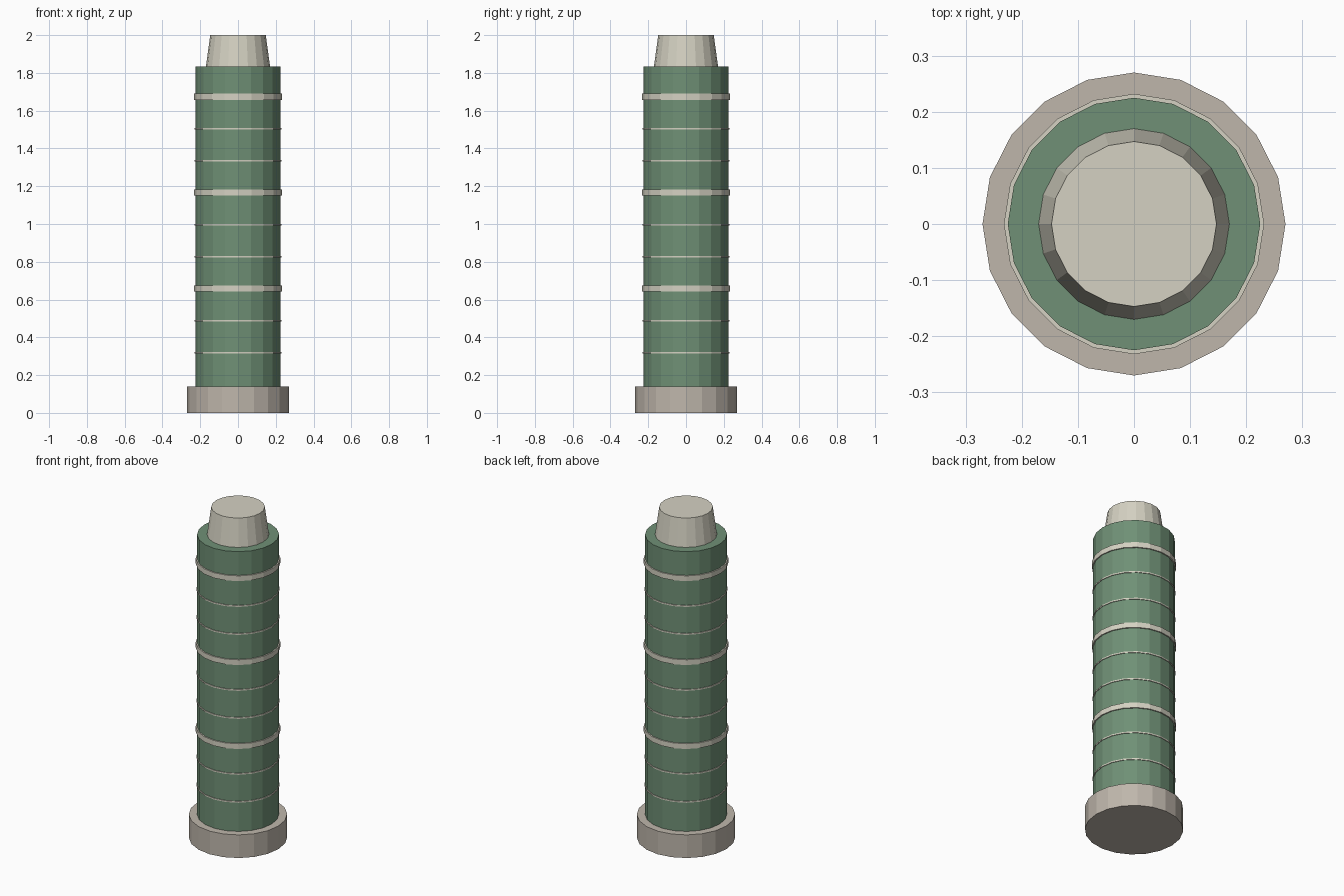
import bpy

if "Cube" in bpy.data.objects:
    bpy.data.objects.remove(bpy.data.objects["Cube"])

SIDES = 20


def material(name, rgb):
    m = bpy.data.materials.new(name)
    m.diffuse_color = (*rgb, 1)
    m.use_nodes = True
    m.node_tree.nodes["Principled BSDF"].inputs["Base Color"].default_value = m.diffuse_color
    return m


stone = material("stone", (0.52, 0.47, 0.41))
green = material("green_glass", (0.16, 0.28, 0.18))
cream = material("cream", (0.66, 0.64, 0.54))


def drum(name, z0, z1, r0, r1, mat):
    bpy.ops.mesh.primitive_cone_add(vertices=SIDES, radius1=r0, radius2=r1,
                                    depth=z1 - z0, location=(0, 0, (z0 + z1) / 2))
    ob = bpy.context.object
    ob.name = name
    ob.data.materials.append(mat)
    return ob


# Base, shaft and tapered crown
BASE_TOP, SHAFT_TOP = 0.14, 1.833
drum("base", 0, BASE_TOP, 0.27, 0.27, stone)
drum("shaft", BASE_TOP, SHAFT_TOP, 0.225, 0.225, green)
drum("crown", SHAFT_TOP, 2.0, 0.17, 0.147, cream)

# Floor bands: every third one is thick
step = (SHAFT_TOP - BASE_TOP) / 10
for i in range(1, 10):
    z = BASE_TOP + 0.01 + i * step
    thick = i % 3 == 0
    half, r = (0.016, 0.232) if thick else (0.004, 0.229)
    drum(f"{'thick' if thick else 'thin'}_band_{i}", z - half, z + half, r, r, cream)
